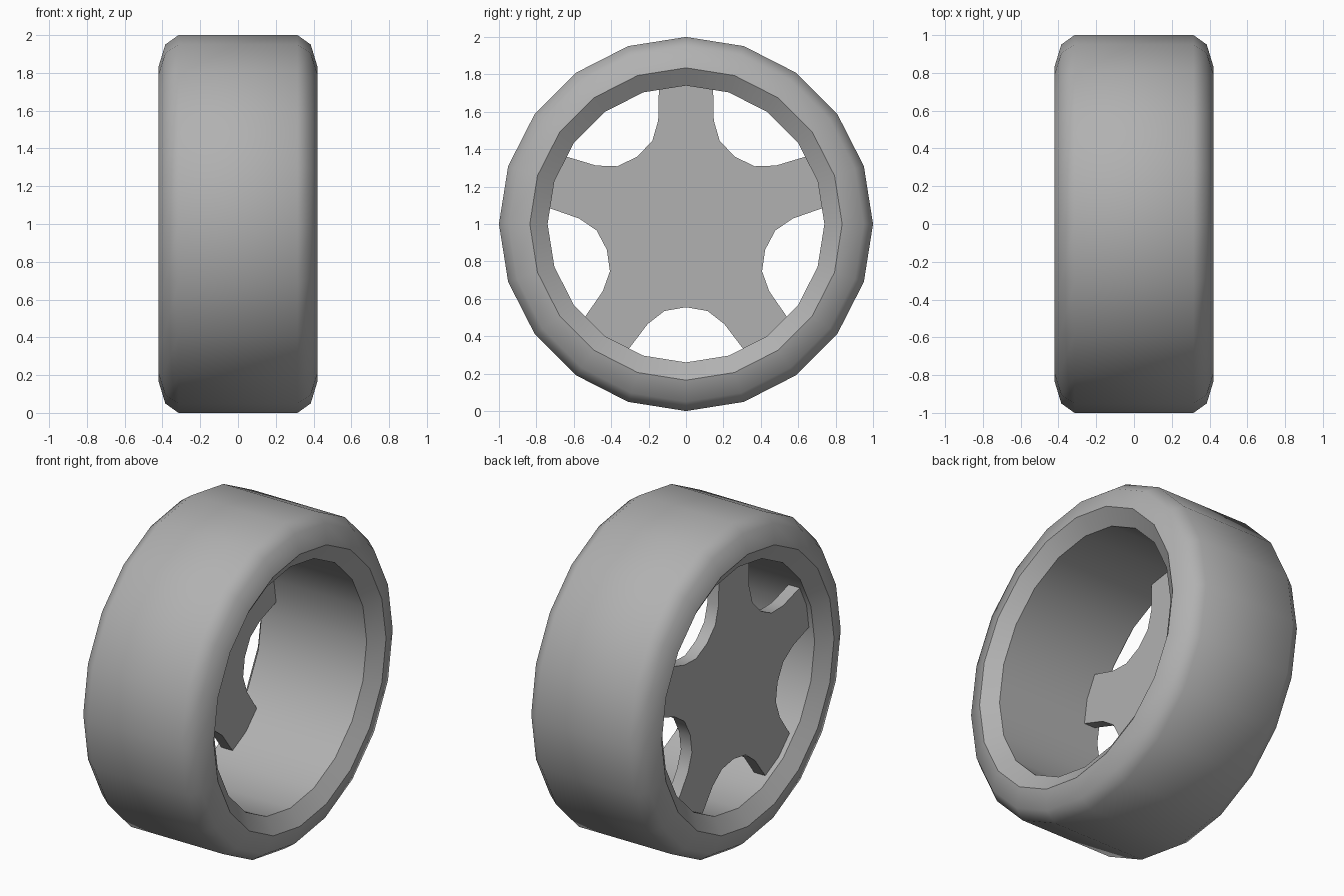
import bpy, bmesh
from math import pi, sin, cos, radians

if "Cube" in bpy.data.objects:
    bpy.data.objects.remove(bpy.data.objects["Cube"])

SIDES = 20
CENTRE_Z = 1.0

grey = bpy.data.materials.new("dark_grey")
grey.diffuse_color = (0.44, 0.44, 0.44, 1)
grey.use_nodes = True
grey.node_tree.nodes["Principled BSDF"].inputs["Base Color"].default_value = grey.diffuse_color


def finish(name, bm, angle):
    bmesh.ops.recalc_face_normals(bm, faces=bm.faces)
    mesh = bpy.data.meshes.new(name)
    bm.to_mesh(mesh)
    bm.free()
    mesh.materials.append(grey)
    obj = bpy.data.objects.new(name, mesh)
    obj.location.z = CENTRE_Z
    bpy.context.collection.objects.link(obj)
    bpy.ops.object.select_all(action='DESELECT')
    obj.select_set(True)
    bpy.context.view_layer.objects.active = obj
    bpy.ops.object.shade_smooth_by_angle(angle=radians(angle))
    return obj


# Tyre and rim: closed (x, radius) profile spun round the x axis
half = [(0.315, 1.0), (0.385, 0.95), (0.42, 0.835), (0.355, 0.74)]
profile = half + [(-x, r) for x, r in reversed(half)]
bm = bmesh.new()
rings = []
for i in range(SIDES):
    a = 2 * pi * i / SIDES
    rings.append([bm.verts.new((x, r * sin(a), r * cos(a))) for x, r in profile])
n = len(profile)
for i in range(SIDES):
    p, q = rings[i], rings[(i + 1) % SIDES]
    for j in range(n):
        k = (j + 1) % n
        bm.faces.new((p[j], p[k], q[k], q[j]))
finish("tyre", bm, 45)

# Five-spoke plate: one window edge repeated, its tips sunk into the tyre
right = [(0.115, -0.465), (0.205, -0.535), (0.30, -0.66), (0.34, -0.71)]
window = [(-y, z) for y, z in reversed(right)] + [(0, -0.445)] + right
bm = bmesh.new()
outline = []
for i in range(5):
    a = 2 * pi * i / 5
    for y, z in window:
        outline.append(bm.verts.new((-0.325, y * cos(a) - z * sin(a),
                                     y * sin(a) + z * cos(a))))
face = bm.faces.new(outline)
new = bmesh.ops.extrude_face_region(bm, geom=[face], use_keep_orig=True)
moved = [v for v in new["geom"] if isinstance(v, bmesh.types.BMVert)]
bmesh.ops.translate(bm, vec=(0.075, 0, 0), verts=moved)
finish("spoke_plate", bm, 35)
